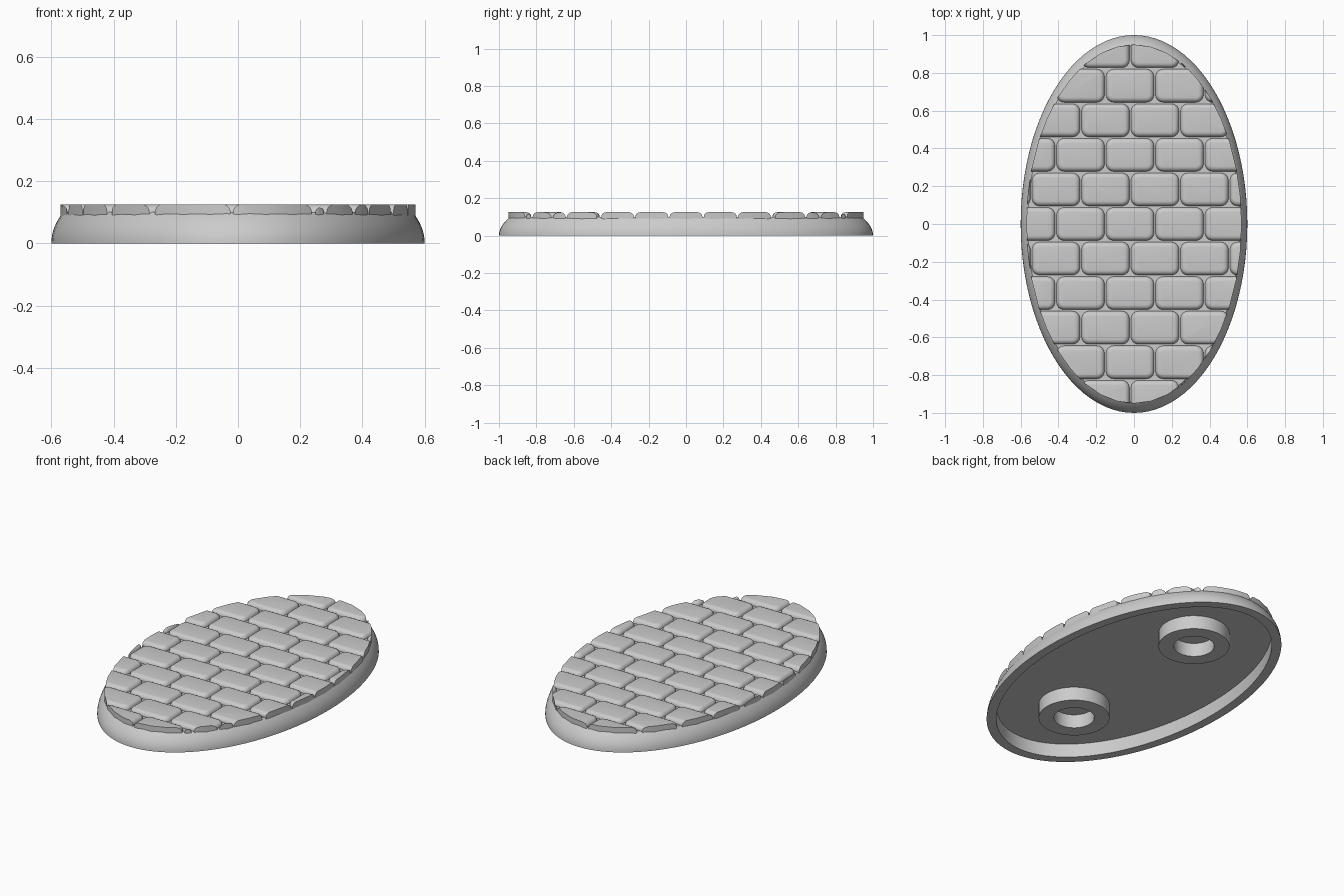
import bpy, bmesh
from math import cos, sin, pi, radians

if "Cube" in bpy.data.objects:
    bpy.data.objects.remove(bpy.data.objects["Cube"])

stone = bpy.data.materials.new("stone_grey")
stone.use_nodes = True
colour = (0.6, 0.6, 0.6, 1)
stone.diffuse_color = colour
stone.node_tree.nodes["Principled BSDF"].inputs["Base Color"].default_value = colour


def ellipse(rx, ry, z, n, cy=0):
    return [(rx * cos(2 * pi * i / n), cy + ry * sin(2 * pi * i / n), z) for i in range(n)]


def rounded_rect(cx, cy, w, d, r, z, steps=4):
    pts = []
    for k, (sx, sy) in enumerate([(1, 1), (-1, 1), (-1, -1), (1, -1)]):
        for i in range(steps + 1):
            a = pi / 2 * (k + i / steps)
            pts.append((cx + sx * (w / 2 - r) + r * cos(a), cy + sy * (d / 2 - r) + r * sin(a), z))
    return pts


def loft(bm, rings, closed=False):
    """Skin a stack of equal rings, capping the ends or looping back to the first."""
    loops = [[bm.verts.new(p) for p in ring] for ring in rings]
    pairs = list(zip(loops, loops[1:]))
    if closed:
        pairs.append((loops[-1], loops[0]))
    else:
        bm.faces.new(loops[0][::-1])
        bm.faces.new(loops[-1])
    n = len(loops[0])
    for a, b in pairs:
        for i in range(n):
            j = (i + 1) % n
            bm.faces.new((a[i], a[j], b[j], b[i]))


def finish(bm, name):
    bmesh.ops.recalc_face_normals(bm, faces=bm.faces)
    mesh = bpy.data.meshes.new(name)
    bm.to_mesh(mesh)
    bm.free()
    mesh.materials.append(stone)
    obj = bpy.data.objects.new(name, mesh)
    bpy.context.collection.objects.link(obj)
    return obj


def smooth(obj, angle=35):
    bpy.ops.object.select_all(action="DESELECT")
    obj.select_set(True)
    bpy.context.view_layer.objects.active = obj
    bpy.ops.object.shade_smooth_by_angle(angle=radians(angle))


TOP, FLOOR, HEIGHT = 0.1, 0.08, 0.125

# Oval base: hollow underneath, with a side that curves in toward the top
bm = bmesh.new()
rings = [ellipse(0.548, 0.945, FLOOR, 96), ellipse(0.548, 0.945, 0, 96)]
for i in range(9):
    z = TOP * i / 8
    lean = (i / 8) ** 2
    rings.append(ellipse(0.6 - 0.038 * lean, 1 - 0.058 * lean, z, 96))
loft(bm, rings)
smooth(finish(bm, "oval_base"))

# Two magnet sockets under the base
for name, y in (("front_socket", -0.5), ("back_socket", 0.5)):
    bm = bmesh.new()
    loft(bm, [ellipse(r, r, z, 48, y) for r, z in
              ((0.19, 0), (0.19, FLOOR), (0.108, FLOOR), (0.108, 0))], closed=True)
    smooth(finish(bm, name))

# Staggered paving bricks with rounded top edges
PITCH_X, PITCH_Y, BEVEL = 0.262, 0.183, 0.026
bm = bmesh.new()
for row in range(-5, 6):
    seam = -0.02 if row % 2 else 0.11
    for col in range(-4, 4):
        cx, cy = seam + PITCH_X * (col + 0.5), PITCH_Y * row
        rings = [rounded_rect(cx, cy, 0.254, 0.175, 0.04, 0.085)]
        for i in range(6):
            a = pi / 2 * i / 5
            inset = BEVEL * (1 - cos(a))
            rings.append(rounded_rect(cx, cy, 0.254 - 2 * inset, 0.175 - 2 * inset,
                                      0.04 - inset, TOP + (HEIGHT - TOP) * sin(a)))
        loft(bm, rings)
bricks = finish(bm, "paving_bricks")

# Trim the bricks to the oval
bm = bmesh.new()
loft(bm, [ellipse(0.57, 0.95, 0.05, 40), ellipse(0.57, 0.95, 0.2, 40)])
cutter = finish(bm, "oval_cutter")
cutter.hide_render = True
trim = bricks.modifiers.new("trim", "BOOLEAN")
trim.operation = "INTERSECT"
trim.solver = "EXACT"
trim.object = cutter
bpy.context.view_layer.objects.active = bricks
bpy.ops.object.modifier_apply(modifier="trim")
bpy.data.objects.remove(cutter)
smooth(bricks)
